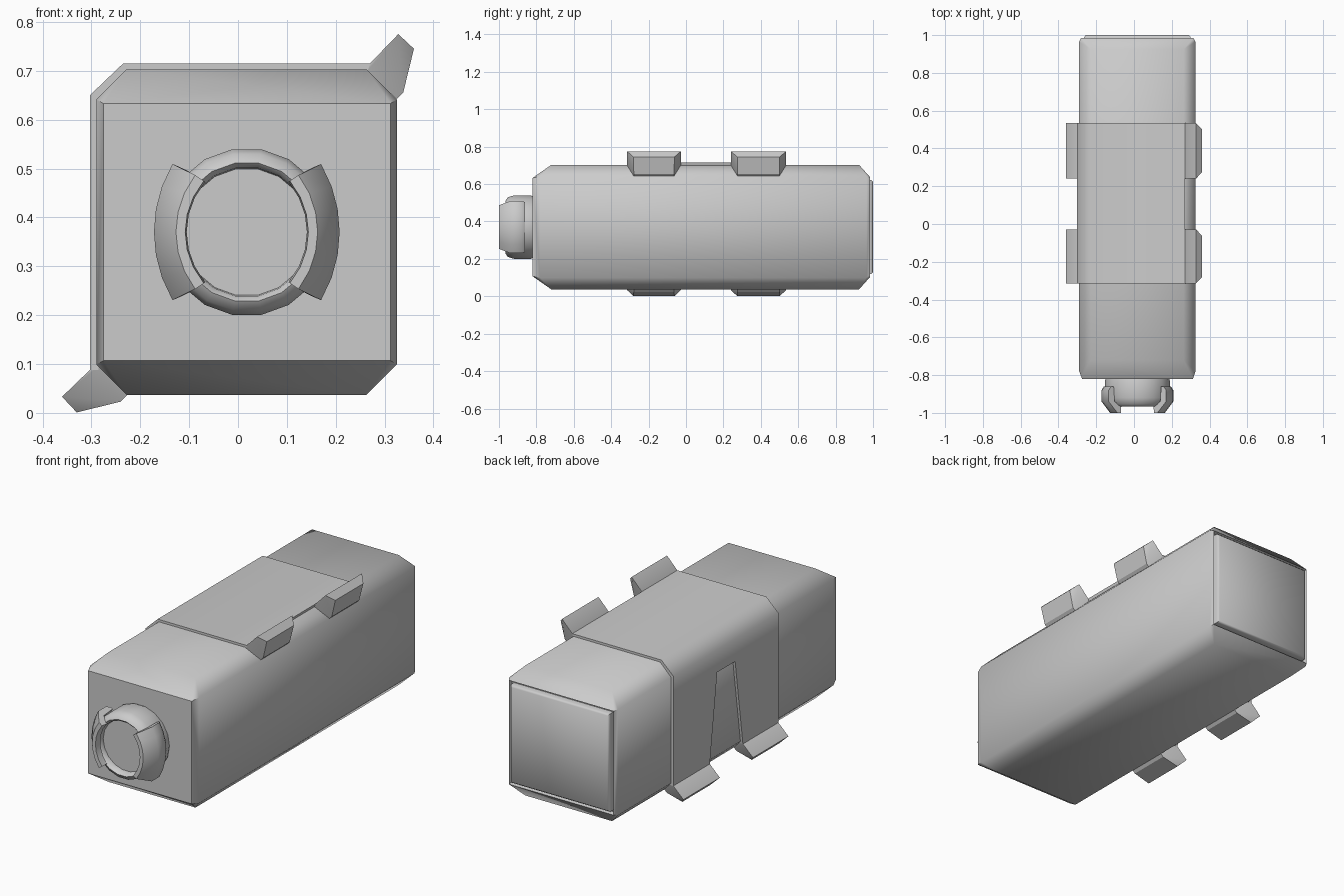
import bpy, bmesh
from math import radians, sin, cos, pi
from mathutils import Vector

if "Cube" in bpy.data.objects:
    bpy.data.objects.remove(bpy.data.objects["Cube"])

CX, CZ = 0.018, 0.37          # axis of the body and front socket


def finish(name, bm, angle=50):
    bmesh.ops.recalc_face_normals(bm, faces=bm.faces)
    me = bpy.data.meshes.new(name)
    bm.to_mesh(me)
    bm.free()
    ob = bpy.data.objects.new(name, me)
    bpy.context.collection.objects.link(ob)
    bpy.ops.object.select_all(action='DESELECT')
    ob.select_set(True)
    bpy.context.view_layer.objects.active = ob
    bpy.ops.object.shade_smooth_by_angle(angle=radians(angle))
    return ob


def hull(points):
    bm = bmesh.new()
    for p in points:
        bm.verts.new(p)
    r = bmesh.ops.convex_hull(bm, input=bm.verts)
    junk = {g for g in r['geom_interior'] + r['geom_unused'] if isinstance(g, bmesh.types.BMVert)}
    bmesh.ops.delete(bm, geom=list(junk), context='VERTS')
    bmesh.ops.dissolve_limit(bm, angle_limit=0.01, verts=bm.verts, edges=bm.edges)
    return bm


def prism(name, poly, offset, angle=30):
    """Extrude a flat polygon of 3D points by an offset vector."""
    bm = bmesh.new()
    f = bm.faces.new([bm.verts.new(p) for p in poly])
    r = bmesh.ops.extrude_face_region(bm, geom=[f], use_keep_orig=True)
    bmesh.ops.translate(bm, vec=offset, verts=[v for v in r['geom'] if isinstance(v, bmesh.types.BMVert)])
    return finish(name, bm, angle)


def rect(x0, x1, z0, z1, y):
    return [(x, y, z) for x in (x0, x1) for z in (z0, z1)]


def octagon(y, c=0.062):
    x0, x1, z0, z1 = -0.29, 0.325, 0.037, 0.703
    return (rect(x0 + c, x1 - c, z0, z1, y) + rect(x0, x1, z0 + c, z1 - c, y))


# Chamfered long body with a shallow recess in the back
bm = hull(rect(-0.275, 0.312, 0.107, 0.633, -0.82) + rect(-0.29, 0.325, 0.099, 0.641, -0.78)
          + octagon(-0.72) + octagon(0.925)
          + rect(-0.29, 0.325, 0.099, 0.641, 0.965) + rect(-0.28, 0.315, 0.104, 0.636, 0.985))
bm.faces.ensure_lookup_table()
back = max(bm.faces, key=lambda f: f.calc_center_median().y)
bmesh.ops.inset_region(bm, faces=[back], thickness=0.008)
bmesh.ops.translate(bm, vec=(0, -0.02, 0), verts=back.verts)
finish("body", bm)

# Back panel
bm = hull(rect(-0.264, 0.299, 0.119, 0.621, 0.96) + rect(-0.264, 0.299, 0.119, 0.621, 0.99)
          + rect(-0.255, 0.29, 0.128, 0.612, 1.0))
finish("back_panel", bm)

# Wrap cover: top, chamfer and upper left side
Y0, Y1 = -0.315, 0.535
profile = [(0.27, 0.715), (-0.235, 0.715), (-0.303, 0.65), (-0.303, 0.535),
           (-0.285, 0.535), (-0.285, 0.642), (-0.228, 0.698), (0.265, 0.698)]
prism("wrap_cover", [(x, Y0, z) for x, z in profile], (0, Y1 - Y0, 0), 50)

# Cover legs on the left side, leaving a tapered notch between them
prism("cover_leg_front", [(-0.303, y, z) for y, z in
      ((Y0, 0.535), (0.035, 0.535), (-0.028, 0.088), (Y0, 0.088))], (0.018, 0, 0))
prism("cover_leg_back", [(-0.303, y, z) for y, z in
      ((0.18, 0.535), (Y1, 0.535), (Y1, 0.088), (0.24, 0.088))], (0.018, 0, 0))

# Flared clips on opposite corners, the lower pair mirrored over the diagonal
clip = [(0.265, 0.70, 0), (0.27, 0.715, 0), (0.328, 0.775, 0), (0.36, 0.745, 0.034),
        (0.338, 0.655, 0.036), (0.325, 0.642, 0.036)]
for end, (a, b) in (("front", (Y0, -0.028)), ("back", (0.24, Y1))):
    up = [(x, y, z) for x, z, i in clip for y in (a + i, b - i)]
    finish("upper_clip_" + end, hull(up), 30)
    low = [(0.415 - z, y, 0.361 - x) for x, y, z in up]
    finish("lower_clip_" + end, hull(low), 30)

# Front socket: turned ring with a recessed disc
N = 18
turn = [(0.160, -0.80), (0.172, -0.83), (0.172, -0.92), (0.162, -0.953), (0.143, -0.965),
        (0.133, -0.955), (0.131, -0.93)]
bm = bmesh.new()
rings = [[bm.verts.new((CX + r * cos(2 * pi * k / N), y, CZ + r * sin(2 * pi * k / N)))
          for k in range(N)] for r, y in turn]
for p, q in zip(rings, rings[1:]):
    for k in range(N):
        bm.faces.new((p[k], p[(k + 1) % N], q[(k + 1) % N], q[k]))
bm.faces.new(rings[0])
bm.faces.new(rings[-1])
finish("socket_ring", bm)

# Curved grips on both sides of the socket
grip = [(0.165, -0.86), (0.178, -0.86), (0.19, -0.88), (0.19, -0.94), (0.145, -1.0),
        (0.126, -1.0), (0.123, -0.965), (0.160, -0.94)]
STEPS = 6
for side, name in ((1, "right_grip"), (-1, "left_grip")):
    bm = bmesh.new()
    rows = []
    for s in range(STEPS + 1):
        t = 2 * s / STEPS - 1
        row = []
        for r, y in grip:
            a = t * radians(50 - (r - 0.126) / 0.064 * 7.5)
            r *= 1 + 0.085 * t * t
            row.append(bm.verts.new((CX + side * r * cos(a), y, CZ + r * sin(a))))
        rows.append(row)
    n = len(grip)
    for p, q in zip(rows, rows[1:]):
        for k in range(n):
            bm.faces.new((p[k], p[(k + 1) % n], q[(k + 1) % n], q[k]))
    bm.faces.new(rows[0])
    bm.faces.new(rows[-1])
    finish(name, bm)
